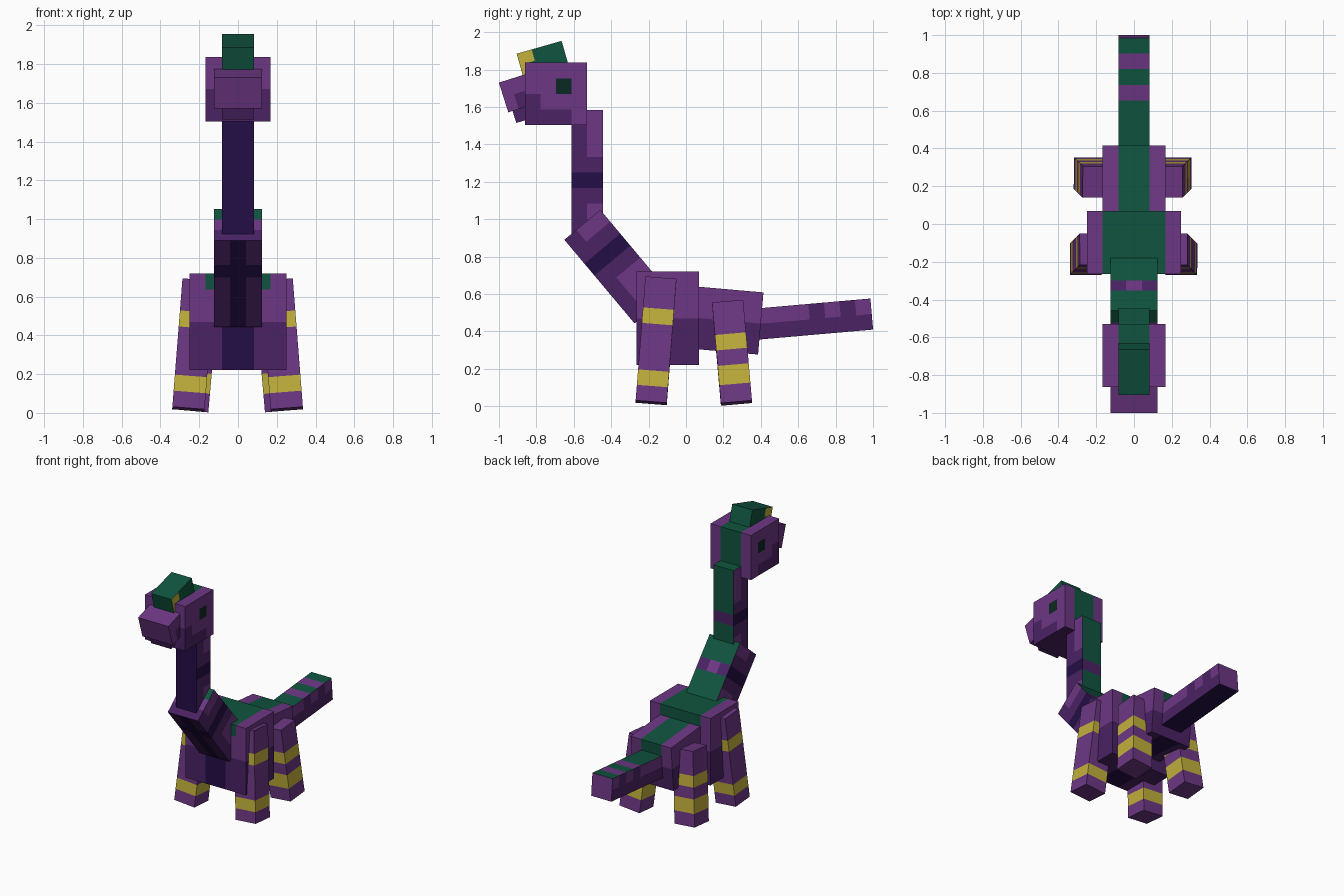
import bpy
import bmesh
from math import radians

old = bpy.data.objects.get("Cube")
if old:
    bpy.data.objects.remove(old, do_unlink=True)

UNIT = 1 / 24  # one block step; box sizes and paint rules are in steps


def srgb(code):
    def lin(v):
        return v / 12.92 if v <= 0.04045 else ((v + 0.055) / 1.055) ** 2.4
    return tuple(lin(b / 255) for b in bytes.fromhex(code)) + (1.0,)


# Palette
PALETTE = {
    "light_purple": "6D3784",
    "dark_purple": "4A2264",
    "deep_violet": "240E46",
    "green": "10543F",
    "yellow": "C2B03C",
    "eye_black": "0B2822",
}
names = list(PALETTE)
LIGHT, DARK, DEEP, GREEN, YELLOW, EYE = range(len(names))
materials = []
for name, code in PALETTE.items():
    mat = bpy.data.materials.new(name)
    mat.use_nodes = True
    mat.diffuse_color = srgb(code)
    bsdf = mat.node_tree.nodes["Principled BSDF"]
    bsdf.inputs["Base Color"].default_value = srgb(code)
    bsdf.inputs["Roughness"].default_value = 0.9
    materials.append(mat)


def direction(n):
    if abs(n.x) > 0.5:
        return "side"
    if abs(n.y) > 0.5:
        return "front" if n.y < 0 else "back"
    return "top" if n.z > 0 else "bottom"


def box(name, size, place, paint, pitch=0, roll=0, cuts=((), (), ())):
    """Box cut along its local axes, each face coloured by paint(face, x, y, z)."""
    bm = bmesh.new()
    bmesh.ops.create_cube(bm, size=1)
    bmesh.ops.scale(bm, vec=[s * UNIT for s in size], verts=bm.verts)
    for axis, positions in enumerate(cuts):
        normal = [float(i == axis) for i in range(3)]
        for pos in positions:
            bmesh.ops.bisect_plane(
                bm, geom=bm.verts[:] + bm.edges[:] + bm.faces[:],
                plane_co=[pos * UNIT * n for n in normal], plane_no=normal)
    bm.normal_update()
    for face in bm.faces:
        x, y, z = face.calc_center_median() / UNIT
        face.material_index = paint(direction(face.normal), abs(x), y, z)
    mesh = bpy.data.meshes.new(name)
    bm.to_mesh(mesh)
    bm.free()
    for mat in materials:
        mesh.materials.append(mat)
    obj = bpy.data.objects.new(name, mesh)
    obj.location = place
    obj.rotation_euler = (radians(pitch), radians(roll), 0)
    bpy.context.scene.collection.objects.link(obj)
    return obj


def two_tone(z):
    return LIGHT if z > 0 else DARK


# Chest and rear body
def paint_chest(face, x, y, z):
    if face == "top":
        return GREEN if x < 4 else LIGHT
    if face == "bottom":
        return DEEP if x < 2 else DARK
    if face == "front" and x < 2:
        return DEEP
    if face in ("front", "back") and z > 4 and x < 4:
        return GREEN
    return two_tone(z)


def paint_rear(face, x, y, z):
    if face == "top":
        return GREEN if x < 2 else LIGHT
    if face == "bottom":
        return DEEP if x < 2 else DARK
    if face == "back" and x < 2 and z > 2:
        return GREEN
    return two_tone(z)


box("chest", (12, 8, 12), (0, -0.097, 0.47), paint_chest,
    cuts=((-4, -2, 2, 4), (), (0, 4)))
box("rear_body", (8, 9, 8), (0, 0.213, 0.459), paint_rear, pitch=-5,
    cuts=((-2, 2), (), (0, 2)))


# Tail with banded tip
def paint_tail(face, x, y, z):
    plain = y < 0 or 2 < y < 4 or y > 6
    if face == "top":
        return GREEN if plain else LIGHT
    if face == "bottom":
        return DEEP
    if face == "back":
        return LIGHT
    return LIGHT if plain and z > 0 else DARK


box("tail", (4, 16, 4), (0, 0.661, 0.464), paint_tail, pitch=5,
    cuts=((), (0, 2, 4, 6), (0,)))


# Lower and upper neck
def paint_lower_neck(face, x, y, z):
    band = 1 < z < 3
    if face == "back":
        if band:
            return LIGHT if x < 1 else DARK
        return GREEN
    if face == "top":
        return GREEN if y > 1 else LIGHT if y > -1 else DARK
    if face in ("front", "bottom"):
        return DEEP if x < 1 or band else DARK
    if band:
        return DEEP
    return LIGHT if y > -1 and (z > 5 or z < -1) else DARK


def paint_upper_neck(face, x, y, z):
    band = -2 < z < 0
    if face == "back":
        return DARK if band else GREEN
    if face == "top":
        return GREEN
    if face in ("front", "bottom") or band:
        return DEEP
    return LIGHT if y > 0 and (z > 2 or -6 < z < -4) else DARK


box("lower_neck", (6, 6, 14), (0, -0.367, 0.747), paint_lower_neck, pitch=40,
    cuts=((-1, 1), (-1, 1), (-1, 1, 3, 5)))
box("upper_neck", (4, 4, 16), (0, -0.528, 1.25), paint_upper_neck,
    cuts=((), (0,), (-6, -4, -2, 0, 2)))


# Head, snout, jaw and crest
def paint_head(face, x, y, z):
    if face in ("top", "back"):
        return GREEN if x < 2 else LIGHT
    if face == "front":
        return two_tone(z)
    if face == "bottom":
        return DARK
    if 0 < y < 2 and 0 < z < 2:
        return EYE
    return DARK if (y < -2 and z < 0) or (y < 2 and z < -2) else LIGHT


def paint_snout(face, x, y, z):
    if face == "bottom" or (face == "side" and y > -1 and z < 0):
        return DARK
    return LIGHT


def paint_crest(face, x, y, z):
    tip = -1 if z > 0 else -2
    return YELLOW if face == "side" and y < tip else GREEN


box("head", (8, 8, 8), (0, -0.695, 1.67), paint_head,
    cuts=((-2, 2), (-2, 0, 2), (-2, 0, 2)))
box("snout", (6, 4.8, 4), (0, -0.88, 1.681), paint_snout, pitch=17.5,
    cuts=((), (-1,), (0,)))
box("jaw", (4, 3, 2), (0, -0.86, 1.573), lambda *_: DARK, pitch=17.5)
box("crest", (4, 6, 3), (0, -0.768, 1.859), paint_crest, pitch=16,
    cuts=((), (-2, -1), (0,)))


# Splayed legs with two yellow rings each
def add_leg(name, height, place, pitch, roll, rings):
    edges = [e - height / 2 for ring in rings for e in ring]

    def paint(face, x, y, z):
        ringed = any(a < z + height / 2 < b for a, b in rings)
        return YELLOW if ringed and face not in ("top", "bottom") else LIGHT

    box(name, (4, 4, height), place, paint, pitch, roll, ((), (), edges))


for label, side, front_x, hind_x in (("left", 1, 0.226, 0.198),
                                     ("right", -1, 0.23, 0.212)):
    add_leg("front_leg_" + label, 16, (side * front_x, -0.16, 0.35),
            -4.5, -4.5 * side, ((2, 4), (10, 12)))
    add_leg("hind_leg_" + label, 13, (side * hind_x, 0.246, 0.286),
            5, -5 * side, ((2.3, 4.8), (6.8, 8.8)))
